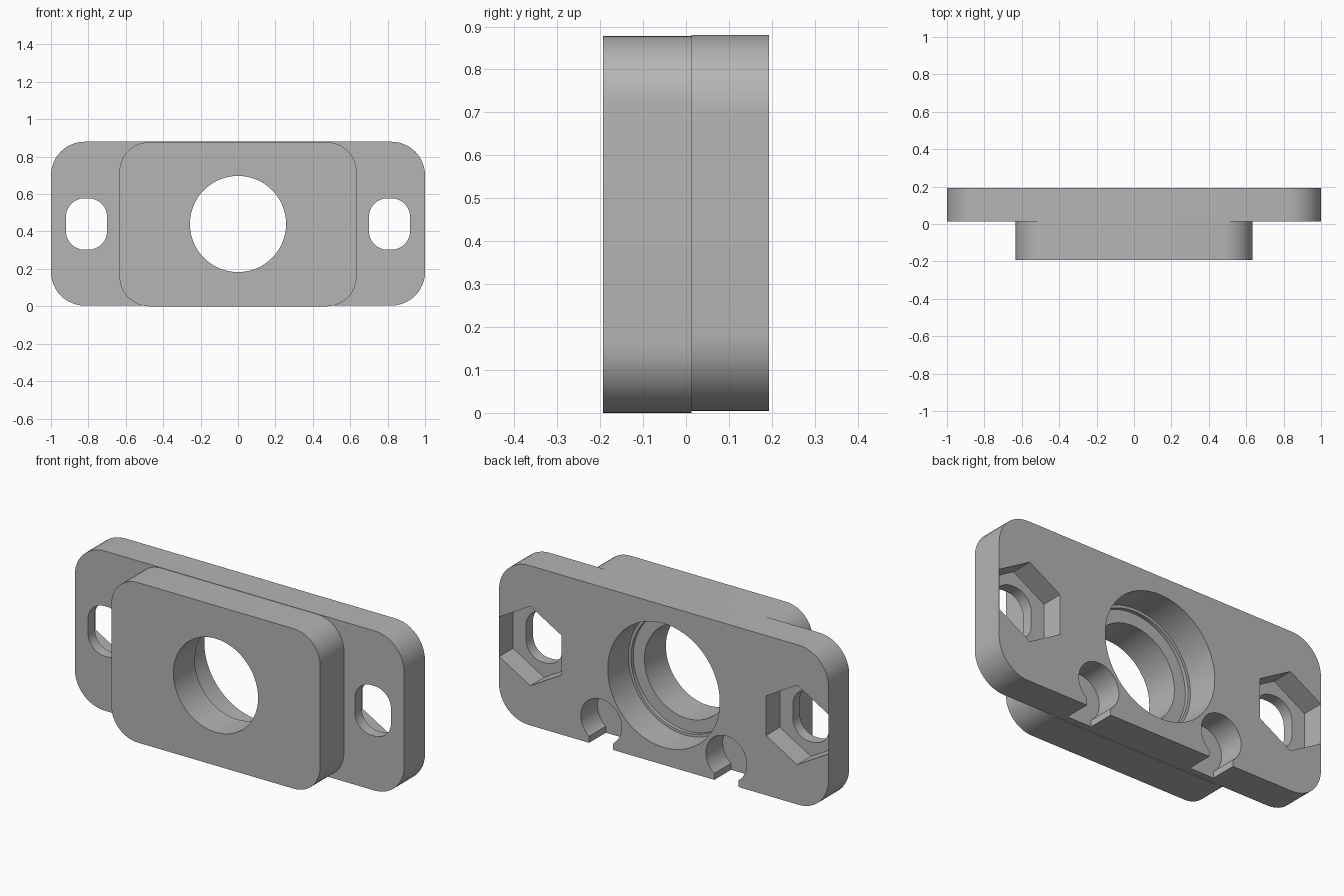
import bpy, bmesh
from math import cos, sin, pi

cube = bpy.data.objects.get("Cube")
if cube:
    bpy.data.objects.remove(cube, do_unlink=True)

grey = bpy.data.materials.new("plain grey")
grey.use_nodes = True
tone = (0.46, 0.46, 0.46, 1)
grey.diffuse_color = tone
grey.node_tree.nodes["Principled BSDF"].inputs["Base Color"].default_value = tone

FRONT, JOIN, BACK = -0.193, 0.013, 0.193
MID = 0.44
OUT = 0.1          # how far cutters stick out of the surface


def ring(x, z, r, n=64, turn=0.0):
    return [(x + r * cos(turn + 2 * pi * i / n), z + r * sin(turn + 2 * pi * i / n))
            for i in range(n)]


def rounded(x, z, w, h, r, steps=12):
    pts = []
    for k, (sx, sz) in enumerate([(1, 1), (-1, 1), (-1, -1), (1, -1)]):
        for i in range(steps + 1):
            a = (k + i / steps) * pi / 2
            pts.append((x + sx * (w / 2 - r) + r * cos(a), z + sz * (h / 2 - r) + r * sin(a)))
    return pts


def prism(name, outline, y0, y1):
    bm = bmesh.new()
    face = bm.faces.new([bm.verts.new((x, y0, z)) for x, z in outline])
    moved = bmesh.ops.extrude_face_region(bm, geom=[face])["geom"]
    bmesh.ops.translate(bm, vec=(0, y1 - y0, 0),
                        verts=[v for v in moved if isinstance(v, bmesh.types.BMVert)])
    bmesh.ops.recalc_face_normals(bm, faces=bm.faces)
    mesh = bpy.data.meshes.new(name)
    bm.to_mesh(mesh)
    bm.free()
    mesh.materials.append(grey)
    obj = bpy.data.objects.new(name, mesh)
    bpy.context.collection.objects.link(obj)
    return obj


def cut(target, outline, y0, y1):
    tool = prism("cutter", outline, y0, y1)
    tool.hide_render = True
    mod = target.modifiers.new("cut", "BOOLEAN")
    mod.operation, mod.solver, mod.object = "DIFFERENCE", "EXACT", tool
    bpy.context.view_layer.objects.active = target
    bpy.ops.object.modifier_apply(modifier=mod.name)
    bpy.data.objects.remove(tool, do_unlink=True)


# Wide mounting plate with the large rear bore
plate = prism("mounting_plate", rounded(0, MID + 0.002, 2, 0.876, 0.18), JOIN, BACK)
cut(plate, ring(0, MID, 0.34, 96), JOIN - OUT, BACK + OUT)

for side in (-1, 1):
    # Bolt slot with a hexagonal nut pocket behind it
    cut(plate, rounded(side * 0.81, MID, 0.22, 0.275, 0.1), JOIN - OUT, BACK + OUT)
    cut(plate, ring(side * 0.81, MID, 0.218, 6, pi / 6), BACK - 0.12, BACK + OUT)
    # Round pocket that opens through the lower edge
    cut(plate, ring(side * 0.38, 0.14, 0.124, 48), BACK - 0.145, BACK + OUT)
    x = side * 0.38
    notch = [(x - 0.073, -OUT), (x + 0.073, -OUT), (x + 0.073, 0.1), (x - 0.073, 0.1)]
    cut(plate, notch, BACK - 0.145, BACK + OUT)

# Raised front block with a through hole and a shallow rear seat
block = prism("front_block", rounded(0, MID - 0.001, 1.268, 0.878, 0.16), FRONT, JOIN)
cut(block, ring(0, MID, 0.257, 96), FRONT - OUT, JOIN + OUT)
cut(block, ring(0, MID, 0.325, 96), JOIN - 0.02, JOIN + OUT)

# Smooth the curved walls and keep the rims crisp
bpy.ops.object.select_all(action="DESELECT")
for obj in (plate, block):
    obj.select_set(True)
bpy.context.view_layer.objects.active = plate
bpy.ops.object.shade_smooth_by_angle(angle=pi / 6)
